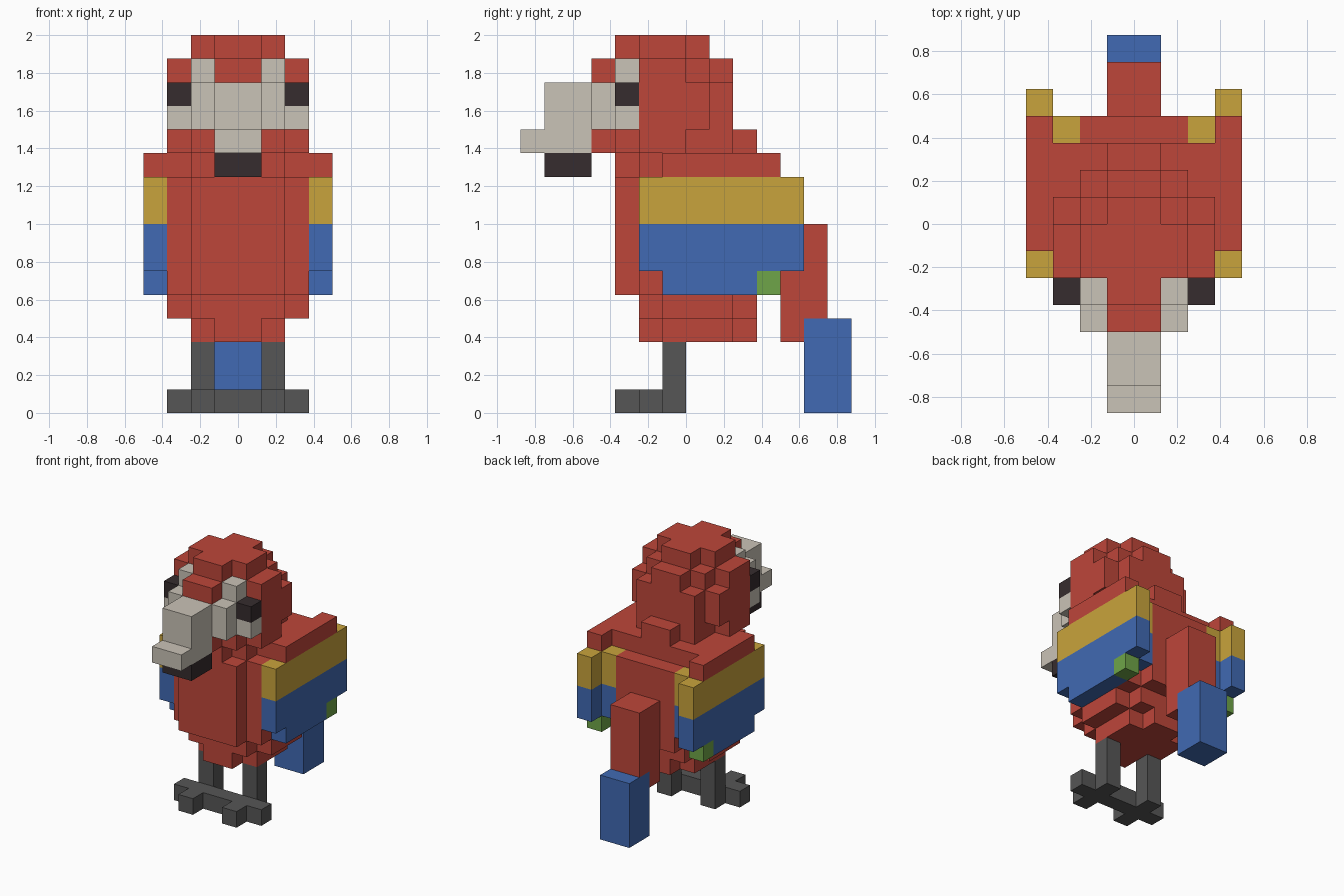
import bpy
import bmesh
from mathutils import Vector

cube = bpy.data.objects.get("Cube")
if cube:
    bpy.data.objects.remove(cube, do_unlink=True)

UNIT = 0.125


def material(name, hex_code):
    """Flat material from an sRGB hex code, stored as linear values."""
    srgb = [c / 255 for c in bytes.fromhex(hex_code)]
    color = [((c + 0.055) / 1.055) ** 2.4 for c in srgb] + [1]
    mat = bpy.data.materials.new(name)
    mat.use_nodes = True
    mat.diffuse_color = color
    mat.node_tree.nodes["Principled BSDF"].inputs["Base Color"].default_value = color
    return mat


red = material("red feathers", "BE463A")
gold = material("gold feathers", "C9A43C")
blue = material("blue feathers", "416AB3")
green = material("green feathers", "6FA548")
cream = material("cream", "CAC3B7")
black = material("soft black", "362C2E")
grey = material("dark grey", "565656")

# Each grid cell remembers the part and material that fill it; later boxes win.
cells = {}


def box(part, mat, x, y, z):
    """Fill a block of cells; x, y and z are (low, high) pairs."""
    for i in range(*x):
        for j in range(*y):
            for k in range(*z):
                cells[i, j, k] = (part, mat)


def mid(part, mat, half, y, z):
    """Block centred on the middle plane."""
    box(part, mat, (-half, half), y, z)


def pair(part, mat, x, y, z):
    """Block on the left and its mirror image on the right."""
    box("left_" + part, mat, x, y, z)
    box("right_" + part, mat, (-x[1], -x[0]), y, z)


def layer(part, mat, z, *spans):
    """Rounded slab: the spans are y ranges for half widths 1, 2, 3..."""
    for half, y in reversed(list(enumerate(spans, 1))):
        mid(part, mat, half, y, z)


# Body, from the belly up to the shoulders
layer("body", red, (3, 4), (-2, 3), (-1, 2))
layer("body", red, (4, 5), (-2, 3), (-2, 3), (-1, 2))
layer("body", red, (5, 10), (-3, 4), (-3, 4), (-2, 3))
layer("body", red, (10, 11), (-3, 3), (-2, 3), (-1, 3))
pair("shoulder", red, (3, 4), (-1, 4), (10, 11))

# Head, from the neck up to the crown
layer("head", red, (11, 12), (-4, 3), (-3, 2), (-2, 0))
layer("head", red, (12, 14), (-2, 2), (-2, 2), (-2, 1))
layer("head", red, (14, 15), (-4, 2), (-2, 1), (-2, 0))
layer("head", red, (15, 16), (-3, 1), (-2, 0))

# Face mask, brows and eyes
layer("face", cream, (12, 14), (-4, -2), (-4, -2), (-3, -2))
pair("brow", cream, (1, 2), (-3, -2), (14, 15))
pair("eye", black, (2, 3), (-3, -2), (13, 14))

# Hooked beak
mid("upper_beak", cream, 1, (-6, -4), (12, 14))
mid("upper_beak", cream, 1, (-7, -4), (11, 12))
mid("lower_beak", black, 1, (-6, -4), (10, 11))

# Wings: gold over blue, with a green tip
for mat, z in ((blue, (6, 8)), (gold, (8, 10))):
    pair("wing", mat, (3, 4), (-2, 5), z)
    pair("wing", mat, (2, 3), (3, 4), z)
pair("wing", blue, (3, 4), (-1, 3), (5, 6))
pair("wing", green, (3, 4), (3, 4), (5, 6))

# Tail
mid("tail_base", red, 1, (4, 6), (3, 8))
mid("tail_tip", blue, 1, (5, 7), (0, 4))

# Legs and cross-shaped feet
pair("leg", grey, (1, 2), (-1, 0), (1, 3))
pair("foot", grey, (1, 2), (-3, 0), (0, 1))
pair("foot", grey, (0, 3), (-2, -1), (0, 1))


def outer_faces(cell):
    """Corner loops of the cell sides that have no neighbour."""
    centre = Vector(cell) + Vector((0.5, 0.5, 0.5))
    for axis in range(3):
        for sign in (-1, 1):
            normal = Vector((0, 0, 0))
            normal[axis] = sign
            side = tuple(int(c + n) for c, n in zip(cell, normal))
            if side in cells:
                continue
            u = Vector((0, 0, 0))
            u[(axis + 1) % 3] = 1
            v = normal.cross(u)
            middle = centre + normal / 2
            yield [middle + (a * u + b * v) / 2
                   for a, b in ((-1, -1), (1, -1), (1, 1), (-1, 1))]


# Turn every part into one mesh with only its visible skin
for part in sorted({p for p, m in cells.values()}):
    mesh = bpy.data.meshes.new(part)
    bm = bmesh.new()
    slots = []
    for cell, (owner, mat) in cells.items():
        if owner != part:
            continue
        if mat not in slots:
            slots.append(mat)
            mesh.materials.append(mat)
        for loop in outer_faces(cell):
            face = bm.faces.new([bm.verts.new(p * UNIT) for p in loop])
            face.material_index = slots.index(mat)
    bmesh.ops.remove_doubles(bm, verts=bm.verts[:], dist=0.001)
    bm.to_mesh(mesh)
    bm.free()
    bpy.context.collection.objects.link(bpy.data.objects.new(part, mesh))
